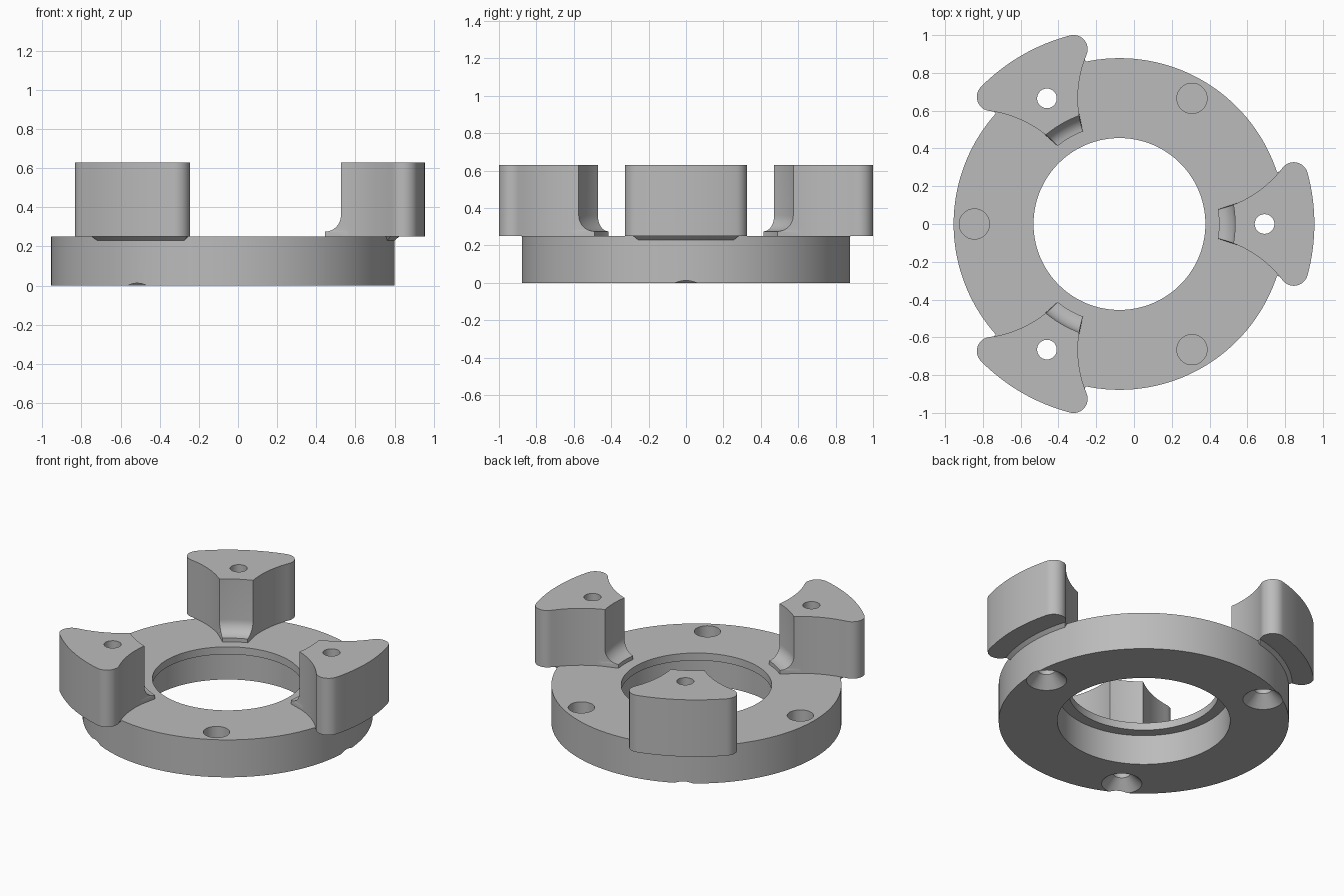
import bpy, bmesh
from math import cos, sin, acos, atan2, hypot, pi, radians
from mathutils import Vector, Matrix

cube = bpy.data.objects.get("Cube")
if cube:
    bpy.data.objects.remove(cube, do_unlink=True)

# Main dimensions, measured from the ring axis
AXIS_X = -0.077
RING_R, RING_TOP, JAW_TOP = 0.878, 0.25, 0.63
BOLT_R = 0.768                      # circle that carries all the holes
JAW_R, SIDE_R, CORNER_R = 1.032, 0.604, 0.075
TOE_R, FACE_R, TOE_Z = 0.527, 0.612, 0.275

grey = bpy.data.materials.new("plain grey")
grey.use_nodes = True
grey.diffuse_color = (0.5, 0.5, 0.5, 1)
grey.node_tree.nodes["Principled BSDF"].inputs["Base Color"].default_value = (0.5, 0.5, 0.5, 1)


def polar(r, a, centre=(0, 0)):
    return Vector((centre[0] + r * cos(a), centre[1] + r * sin(a)))


def stack(name, loops, turn=0, closed=False):
    """Bridge equal-length loops of 3D points into a solid, turned about the axis."""
    bm = bmesh.new()
    rows = [[bm.verts.new(p) for p in loop] for loop in loops]
    n = len(rows[0])
    pairs = list(zip(rows, rows[1:]))
    if closed:
        pairs.append((rows[-1], rows[0]))
    else:
        bm.faces.new(rows[0])
        bm.faces.new(rows[-1])
    for low, high in pairs:
        for i in range(n):
            j = (i + 1) % n
            bm.faces.new((low[i], low[j], high[j], high[i]))
    bmesh.ops.recalc_face_normals(bm, faces=bm.faces)
    bm.transform(Matrix.Translation((AXIS_X, 0, 0)) @ Matrix.Rotation(turn, 4, "Z"))
    mesh = bpy.data.meshes.new(name)
    bm.to_mesh(mesh)
    bm.free()
    mesh.materials.append(grey)
    obj = bpy.data.objects.new(name, mesh)
    bpy.context.collection.objects.link(obj)
    return obj


def circles(profile, centre_x=0, count=48):
    return [[(*polar(r, 2 * pi * i / count, (centre_x, 0)), z) for i in range(count)]
            for r, z in profile]


def activate(obj):
    bpy.ops.object.select_all(action="DESELECT")
    obj.select_set(True)
    bpy.context.view_layer.objects.active = obj


def cut(obj, cutter):
    mod = obj.modifiers.new("hole", "BOOLEAN")
    mod.operation, mod.solver, mod.object = "DIFFERENCE", "EXACT", cutter
    activate(obj)
    bpy.ops.object.modifier_apply(modifier=mod.name)


# Jaw outline: concave flanks centred on the neighbouring hole, rounded outer corners
FLANK = polar(BOLT_R, radians(60))


def flank_angle(r, s):
    """Angle about the flank centre of the point at radius s from it and r from the axis."""
    return radians(240) + acos((BOLT_R**2 + s**2 - r**2) / (2 * BOLT_R * s))


def jaw_loop(inner_r, z):
    end = polar(SIDE_R, flank_angle(inner_r, SIDE_R), FLANK)
    reach = atan2(end.y, end.x)
    half = [polar(inner_r, reach * i / 5) for i in range(6)]
    start = flank_angle(FACE_R, SIDE_R)
    stop = flank_angle(JAW_R - CORNER_R, SIDE_R + CORNER_R)
    half += [polar(SIDE_R, start + (stop - start) * i / 14, FLANK) for i in range(1, 15)]
    corner = polar(SIDE_R + CORNER_R, stop, FLANK)
    tip = atan2(corner.y, corner.x)
    back = stop - pi
    half += [polar(CORNER_R, back + (tip - back) * i / 12, corner) for i in range(1, 13)]
    half += [polar(JAW_R, tip * (1 - i / 8)) for i in range(1, 9)]
    full = half + [Vector((p.x, -p.y)) for p in reversed(half[1:-1])]
    return [(p.x, p.y, z) for p in full]


# Toe, concave fillet and upright face of the jaw
fillet = FACE_R - TOE_R
jaw_profile = [(TOE_R, RING_TOP)]
for i in range(9):
    a = pi / 2 * i / 8
    jaw_profile.append((TOE_R + fillet * sin(a), TOE_Z + fillet * (1 - cos(a))))
jaw_profile.append((FACE_R, JAW_TOP))

# Base ring with a stepped bore
ring = stack("base_ring", circles([
    (0.523, 0), (RING_R, 0), (RING_R, RING_TOP),
    (0.455, RING_TOP), (0.455, 0.2), (0.523, 0.2)], count=144), closed=True)
parts, cutters = [ring], []

for k, side in enumerate(("left", "back", "front")):
    turn = radians(120 * k)
    jaw = stack(side + "_jaw", [jaw_loop(r, z) for r, z in jaw_profile], turn)

    # Countersunk screw hole through ring and jaw
    screw = stack("screw_cutter", circles(
        [(0.142, -0.02), (0.052, 0.07), (0.052, 0.7)], BOLT_R), turn)
    cut(ring, screw)
    cut(jaw, screw)

    # Blind hole between the jaws
    blind = stack("blind_cutter", circles([(0.08, 0.08), (0.08, 0.3)], BOLT_R),
                  turn + radians(60))
    cut(ring, blind)

    # Sloped lip under the jaw overhang
    sections = []
    for i in range(17):
        t = i / 8 - 1
        top, low = radians(18.2) * t, radians(17) * t
        sections.append([(*polar(0.87, low), 0.23), (*polar(RING_R, low), 0.23),
                         (*polar(0.9, top), RING_TOP), (*polar(0.87, top), RING_TOP)])
    parts += [jaw, stack(side + "_lip", sections, turn)]
    cutters += [screw, blind]

for obj in cutters:
    bpy.data.objects.remove(obj, do_unlink=True)
for obj in parts:
    activate(obj)
    bpy.ops.object.shade_smooth_by_angle(angle=radians(30))
